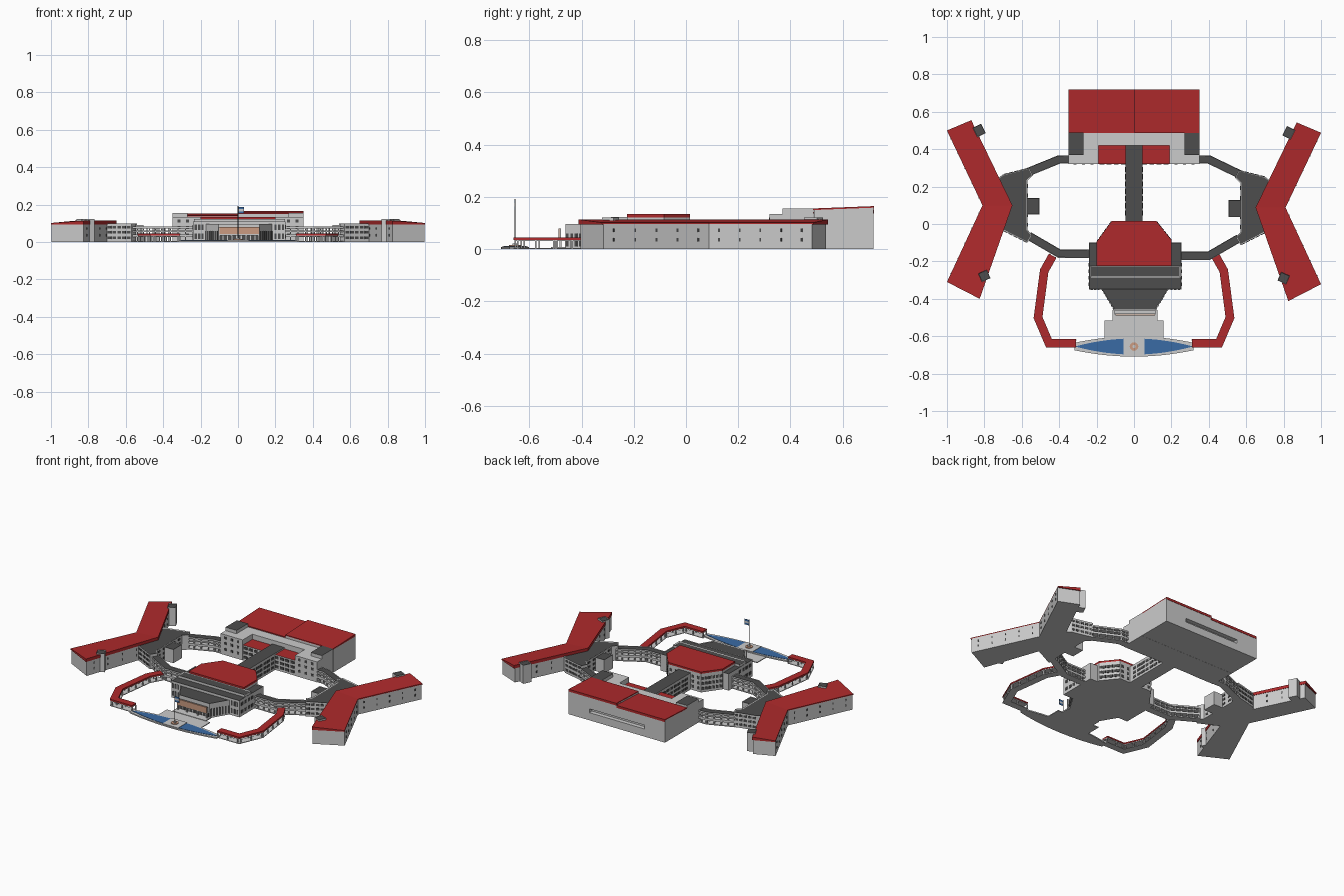
import bpy, bmesh
from mathutils import Vector

cube = bpy.data.objects.get("Cube")
if cube:
    bpy.data.objects.remove(cube)

COLOURS = {"red": (.43, .023, .025), "dark": (.075, .075, .075), "light": (.6, .6, .6),
           "blue": (.042, .147, .376), "tan": (.6, .33, .22)}
MATS = {}
for label, rgb in COLOURS.items():
    m = bpy.data.materials.new(label)
    m.use_nodes = True
    m.diffuse_color = (*rgb, 1)
    m.node_tree.nodes["Principled BSDF"].inputs["Base Color"].default_value = (*rgb, 1)
    MATS[label] = m
KEYS = list(COLOURS)


def build(name, *prisms):
    """One object from prisms (points, z0, z1, side colour, top colour, rim width)."""
    bm = bmesh.new()
    for pts, z0, z1, side, top, *rim in prisms:
        tops = z1 if isinstance(z1, (list, tuple)) else [z1] * len(pts)
        lo = [bm.verts.new((x, y, z0)) for x, y in pts]
        hi = [bm.verts.new((x, y, z)) for (x, y), z in zip(pts, tops)]
        n = len(pts)
        faces = [bm.faces.new((lo[i], lo[(i + 1) % n], hi[(i + 1) % n], hi[i])) for i in range(n)]
        cap = bm.faces.new(hi)
        faces += [bm.faces.new(lo[::-1]), cap]
        for f in faces:
            f.material_index = KEYS.index(side)
        bmesh.ops.recalc_face_normals(bm, faces=faces)
        if rim:
            bmesh.ops.inset_region(bm, faces=[cap], thickness=rim[0], depth=0)
            bmesh.ops.translate(bm, verts=cap.verts, vec=(0, 0, -.003))
        cap.material_index = KEYS.index(top)
    me = bpy.data.meshes.new(name)
    bm.to_mesh(me)
    bm.free()
    for k in KEYS:
        me.materials.append(MATS[k])
    ob = bpy.data.objects.new(name, me)
    bpy.context.collection.objects.link(ob)
    return ob


def rect(x0, x1, y0, y1):
    return [(x0, y0), (x1, y0), (x1, y1), (x0, y1)]


def ribbon(path, width):
    """Mitred outline of a path."""
    p = [Vector(q) for q in path]
    left, right = [], []
    for i, q in enumerate(p):
        d0 = (q - p[max(i - 1, 0)]).normalized()
        d1 = (p[min(i + 1, len(p) - 1)] - q).normalized()
        d = (d0 + d1).normalized()
        ref = d1 if d1.length else d0
        off = Vector((-d.y, d.x)) * (width / 2 / max(d.dot(ref), .4))
        left.append(tuple(q + off))
        right.append(tuple(q - off))
    return right + left[::-1]


def windows(a, b, rows, count, size, height):
    """Dark panes along the wall from a to b."""
    a, b = Vector(a), Vector(b)
    d = (b - a).normalized() * size / 2
    out = []
    for i in range(count):
        c = a.lerp(b, (i + .5) / count)
        out += [(ribbon([c - d, c + d], .004), z, z + height, "dark", "dark") for z in rows]
    return out


def posts(path, width, spacing, z1):
    """Pairs of light posts along a path."""
    out = []
    for a, b in zip(path, path[1:]):
        a, b = Vector(a), Vector(b)
        d = (b - a).normalized()
        side = Vector((-d.y, d.x)) * (width / 2 - .004)
        n = max(1, round((b - a).length / spacing))
        for i in range(n + 1):
            for s in (-1, 1):
                c = a.lerp(b, i / n) + side * s
                out.append((rect(c.x - .003, c.x + .003, c.y - .003, c.y + .003),
                            0, z1, "light", "light"))
    return out


def side_parts(s, dy, word):
    """Wing, hub, stair towers and walkways on one side."""
    def at(*pts):
        return [(s * x, y + dy) for x, y in pts]
    # chevron wing
    outer = [(1, .50), (.81, .10), (1, -.31)]
    inner = [(.87, .555), (.65, .10), (.825, -.40)]
    arms = [at(outer[i], inner[i], inner[i + 1], outer[i + 1]) for i in (0, 1)]
    build(word + "_wing_roof", *[(a, .094, (.102, .114, .114, .102), "red", "red") for a in arms])
    shrunk = [(s * .82 + (x - s * .82) * .985, .08 + (y - .08) * .985) for x, y in at(*outer, *inner[::-1])]
    build(word + "_wing_walls", (shrunk, 0, .096, "light", "light"))
    panes = []
    for i in (0, 1, 3, 4):
        panes += windows(shrunk[i], shrunk[i + 1], (.03, .066), 5, .007, .013)
    build(word + "_wing_windows", *panes)
    # hub
    hub = at((.72, .25), (.70, .265), (.56, .30), (.54, .26), (.57, .23), (.57, -.03),
             (.545, -.06), (.57, -.10), (.70, -.035), (.76, .1))
    build(word + "_hub", (hub, 0, .098, "light", "dark", .006))
    panes = []
    for i in (1, 4, 7):
        panes += windows(hub[i], hub[i + 1], (.015, .045, .073), 5, .021, .014)
    build(word + "_hub_windows", *panes)
    # stair towers
    build(word + "_stair_block", (at(*rect(.505, .575, .05, .14)), 0, .09, "light", "dark", .004))
    for tag, c, e in (("back", (.84, .525), (.815, .475)), ("front", (.79, -.30), (.81, -.255))):
        build(word + "_" + tag + "_stair_tower", (ribbon(at(c, e), .05), 0, .122, "light", "dark", .003))
    # open ring corridors
    routes = {"back": [(s * .34, .345), (s * .40, .345), *at((.56, .28))],
              "front": at((.24, -.158), (.40, -.158), (.56, -.065))}
    for tag, path in routes.items():
        strip = ribbon(path, .045)
        build(word + "_" + tag + "_corridor",
              *[(strip, z, z + h, "light", "light") for z, h in ((0, .006), (.026, .014), (.054, .008))],
              (strip, .072, .082, "light", "dark", .003), *posts(path, .045, .04, .074))
    # covered walkway
    path = [(s * x, y) for x, y in ((.435, -.17), (.48, -.25), (.513, -.50), (.455, -.637), (.31, -.637))]
    build(word + "_walkway_roof", (ribbon(path, .046), .036, .045, "red", "red"))
    build(word + "_walkway_frame", (ribbon(path, .046), 0, .004, "light", "light"),
          (ribbon(path, .04), .031, .036, "light", "light"), *posts(path, .042, .06, .033))


side_parts(-1, 0, "right")
side_parts(1, -.012, "left")

# back hall: two halves with roofs at different heights
recess = build("recess_cutter", (rect(-.2, .2, .69, .75), .05, .075, "light", "light"))
recess.hide_render = True
recess.hide_viewport = True
for word, x0, x1, z0, z1 in (("low", -.35, .003, .142, .152), ("high", .003, .35, .156, .165)):
    hall = build(word + "_hall", (rect(x0, x1, .49, .718), 0, (z0 - .006, z0 - .006, z1 - .006, z1 - .006),
                                  "light", "light"))
    cut = hall.modifiers.new("recess", "BOOLEAN")
    cut.object = recess
    cut.solver = "EXACT"
    build(word + "_hall_roof", (rect(x0, x1, .487, .72), z0 - .006, (z0, z0, z1, z1), "red", "red"))

# hall entrance block
entry = [(-.35, .32), (-.19, .32), (-.19, .42), (.19, .42), (.19, .32), (.35, .32), (.35, .489), (-.35, .489)]
build("hall_entry", (entry, 0, .134, "light", "light"))
build("hall_canopy", (rect(-.19, .19, .322, .42), 0, .1, "light", "red"))
build("hall_entry_windows", *windows((-.19, .32), (.19, .32), (.015, .045, .075), 10, .026, .016),
      *windows((-.34, .32), (-.2, .32), (.03, .07, .105), 3, .016, .016),
      *windows((.2, .32), (.34, .32), (.03, .07, .105), 3, .016, .016))
for s in (-1, 1):
    x0, x1 = sorted((s * .27, s * .35))
    build("hall_tower", (rect(x0, x1, .37, .489), .1, .156, "light", "dark"))

# central corridor
build("central_corridor", (rect(-.045, .045, 0, .42), 0, .109, "light", "dark"))
build("central_corridor_windows", *[p for x in (-.045, .045) for p in
      windows((x, .04), (x, .31), (.015, .045, .075), 7, .028, .016)])

# main building
octagon = [(-.20, -.225), (.20, -.225), (.20, -.085), (.12, .015), (-.12, .015), (-.20, -.095)]
build("main_body", (octagon, 0, .122, "light", "light"))
build("main_roof", (octagon, .122, .134, "red", "red"))
build("main_base", (rect(-.24, .255, -.35, -.10), 0, .11, "light", "dark", .004))
build("main_upper_band", (rect(-.235, .25, -.288, -.222), .1, .123, "light", "dark", .009))
panes = []
for i in (2, 3, 4):
    panes += windows(octagon[i], octagon[i + 1], (.015, .048, .082), 6, .017, .018)
for x in (-.24, .255):
    panes += windows((x, -.34), (x, -.2), (.02, .07), 4, .02, .02)
panes += windows((-.235, -.35), (-.18, -.35), (.015, .065), 3, .012, .03)
panes += windows((.19, -.35), (.25, -.35), (.015, .065), 3, .012, .03)
build("main_windows", *panes)

# entrance portico
front = [(-.175, -.345), (-.105, -.462), (.115, -.462), (.185, -.345)]
build("portico", (front, 0, .096, "light", "dark", .006))
build("portico_glazing", *windows(front[0], front[1], (.01,), 7, .011, .05),
      *windows(front[2], front[3], (.01,), 7, .011, .05),
      *windows(front[1], front[2], (.006,), 9, .018, .03))
build("portico_canopy", (rect(-.105, .115, -.484, -.462), .036, .04, "light", "light"),
      (rect(-.105, .115, -.484, -.478), .04, .08, "light", "light"))
build("portico_panel", (rect(-.1, .112, -.489, -.484), .042, .08, "tan", "tan"))
build("portico_columns", *[(rect(x - .004, x + .004, -.484, -.476), 0, .037, "light", "light")
                           for x in (-.1, -.035, .045, .11)])

# plaza and pool
build("plaza", (rect(-.157, .157, -.62, -.515), 0, .005, "light", "light"),
      (rect(-.115, .125, -.516, -.46), 0, .008, "light", "light"))


def lens(half_x, base, bulge, steps=20):
    ts = [-1 + 2 * i / steps for i in range(steps + 1)]
    low = [(half_x * t, -.655 - base - bulge * (1 - t * t)) for t in ts]
    return low + [(x, -1.31 - y) for x, y in low[::-1]]


build("pool_rim", (lens(.317, .02, .034), 0, .008, "light", "light"))
build("pool_water", (lens(.307, .002, .041), .006, .01, "blue", "blue"))
build("pool_bridge", (rect(-.056, .056, -.703, -.607), .002, .012, "light", "light"))


def disc(name, radius, z0, z1, colour, sides=16):
    bpy.ops.mesh.primitive_cylinder_add(vertices=sides, radius=radius, depth=z1 - z0,
                                        location=(0, -.655, (z0 + z1) / 2))
    ob = bpy.context.object
    ob.name = name
    ob.data.materials.append(MATS[colour])


disc("flag_plinth", .023, .01, .016, "tan")
disc("flag_plinth_top", .009, .016, .022, "light")
disc("flagpole", .0018, .02, .192, "dark", 8)
# striped flag
build("flag", *[(rect(.001, .032, -.656, -.654), .152 + i * .012, .164 + i * .012, c, c)
                for i, c in enumerate(("blue", "light", "blue"))])
